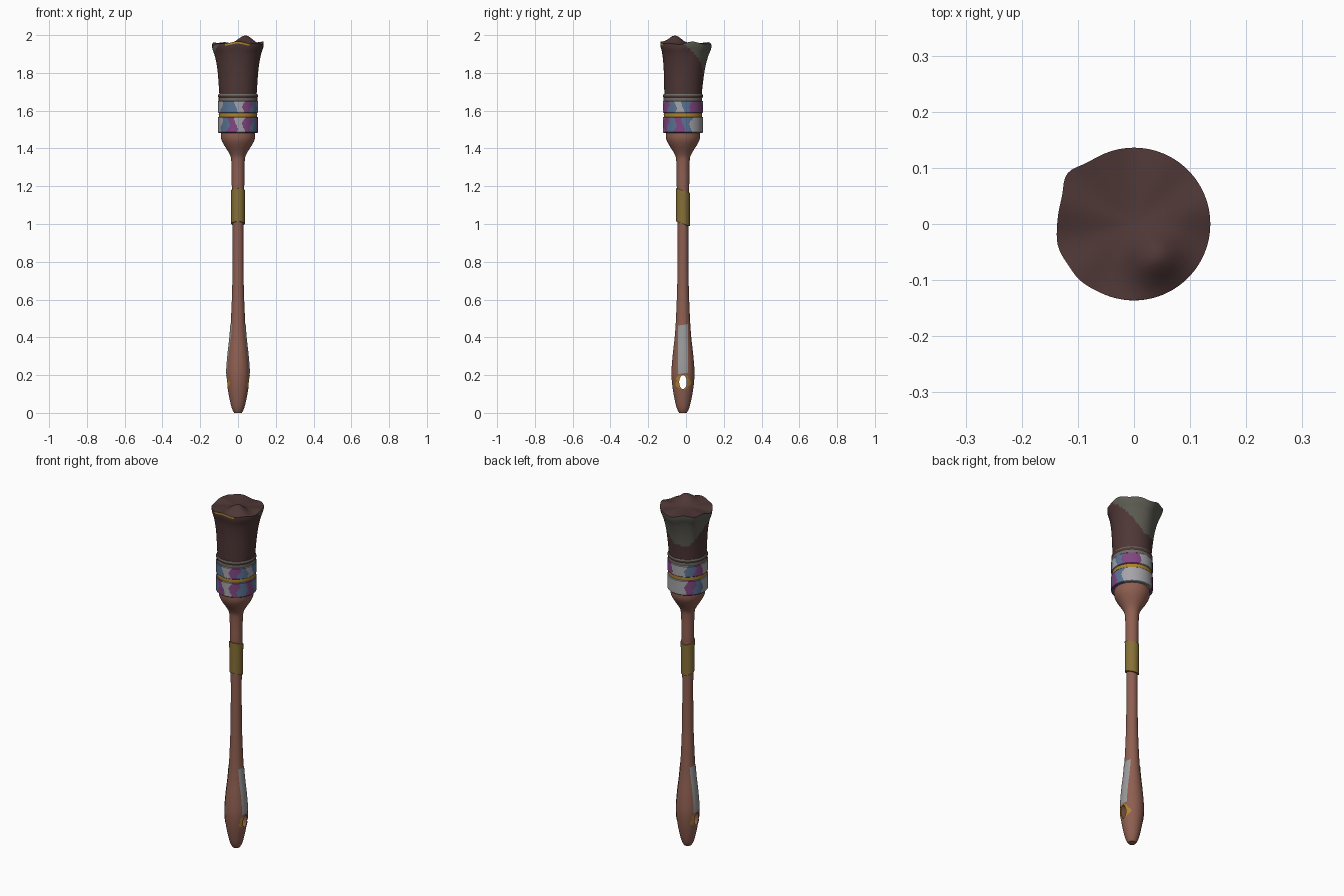
import bpy
from math import sin, cos, pi, tau, sqrt, exp, atan2, degrees, radians

if "Cube" in bpy.data.objects:
    bpy.data.objects.remove(bpy.data.objects["Cube"])

AXIS_Y = -0.016          # handle axis
HOLE_Z, HOLE_W, HOLE_H = 0.163, 0.02, 0.037


def material(name, *rgb):
    lin = [((c / 255 + 0.055) / 1.055) ** 2.4 for c in rgb] + [1]
    m = bpy.data.materials.new(name)
    m.use_nodes = True
    m.diffuse_color = lin
    m.node_tree.nodes["Principled BSDF"].inputs["Base Color"].default_value = lin
    return m


wood = material("terracotta wood", 143, 95, 81)
bristle = material("dark brown bristle", 78, 55, 54)
dried = material("grey green paint", 93, 92, 83)
gold = material("gold paint", 172, 130, 48)
olive = material("olive tape", 134, 112, 54)
pale = material("pale grey paint", 155, 155, 155)
silver = material("silver metal", 164, 163, 168)
blue = material("blue paint", 90, 115, 148)
purple = material("purple paint", 128, 70, 130)
steel = material("dull grey metal", 112, 108, 102)


def finish(ob, angle=40):
    ob.data.shade_smooth()
    ob.data.set_sharp_from_angle(angle=radians(angle))


def sheet(name, rows, cols, point, mats, rule=None, closed=True, caps=True):
    """Surface of rows x cols points; closed sheets wrap around and may be capped."""
    verts = [point(i, j) for i in range(rows) for j in range(cols)]
    faces, tags = [], []
    for i in range(rows - 1):
        for j in range(cols if closed else cols - 1):
            k = (j + 1) % cols
            f = (i * cols + j, i * cols + k, (i + 1) * cols + k, (i + 1) * cols + j)
            c = [sum(verts[v][n] for v in f) / 4 for n in range(3)]
            faces.append(f)
            tags.append(rule(i, c) if rule else 0)
    if closed and caps:
        faces += [tuple(reversed(range(cols))),
                  tuple(range((rows - 1) * cols, rows * cols))]
        tags += [0, 0]
    me = bpy.data.meshes.new(name)
    me.from_pydata(verts, [], faces)
    for m in mats:
        me.materials.append(m)
    for p, t in zip(me.polygons, tags):
        p.material_index = t
    ob = bpy.data.objects.new(name, me)
    bpy.context.collection.objects.link(ob)
    finish(ob)
    return ob


def lathe(name, profile, mats, rule=None, seg=48, slant=0):
    def point(i, j):
        a = tau * j / seg
        r, z = profile[i]
        return (r * cos(a), AXIS_Y + r * sin(a), z - slant * sin(a))
    return sheet(name, len(profile), seg, point, mats, rule)


def smooth(keys, z):
    """Smooth curve through (z, r) keys."""
    n = len(keys) - 1
    i = max([k for k in range(n) if keys[k][0] <= z], default=0)

    def slope(k):
        a, b = keys[max(k - 1, 0)], keys[min(k + 1, n)]
        return (b[1] - a[1]) / (b[0] - a[0])
    (z0, r0), (z1, r1) = keys[i], keys[i + 1]
    h = z1 - z0
    t = (z - z0) / h
    return ((1 + 2 * t) * (1 - t) ** 2 * r0 + t * (1 - t) ** 2 * h * slope(i)
            + t * t * (3 - 2 * t) * r1 + t * t * (t - 1) * h * slope(i + 1))


# Handle: turned wood with a hanging hole near the bottom
HANDLE = [(0, 0.02), (0.02, 0.031), (0.07, 0.044), (0.14, 0.056), (0.21, 0.061),
          (0.3, 0.055), (0.4, 0.044), (0.5, 0.037), (0.7, 0.03), (1.0, 0.029),
          (1.2, 0.033), (1.35, 0.037), (1.38, 0.05), (1.42, 0.075), (1.45, 0.089), (1.49, 0.091)]


def handle_r(z):
    return smooth(HANDLE, z)


levels = [1.49 * k / 110 for k in range(111)]
handle = lathe("handle", [(handle_r(z), z) for z in levels], [wood])


def cut_point(i, j):
    a = tau * j / 32
    return (-0.1 + 0.2 * i, AXIS_Y + HOLE_W * cos(a), HOLE_Z + HOLE_H * sin(a))


cutter = sheet("hole_cutter", 2, 32, cut_point, [wood])
cutter.hide_render = True
mod = handle.modifiers.new("hanging hole", 'BOOLEAN')
mod.operation, mod.solver, mod.object = 'DIFFERENCE', 'EXACT', cutter
graph = bpy.context.evaluated_depsgraph_get()
cut_mesh = bpy.data.meshes.new_from_object(handle.evaluated_get(graph))
handle.modifiers.clear()
handle.data = cut_mesh
bpy.data.objects.remove(cutter)
finish(handle)


# Painted stripes and splashes on both sides of the handle
def on_handle(side, y, z):
    x = sqrt((handle_r(z) + 0.002) ** 2 - y * y)
    return (side * x, AXIS_Y + side * y, z)


for side, word in ((1, "left"), (-1, "right")):
    def stripe_point(i, j):
        z = 0.205 + 0.257 * i / 30
        return on_handle(side, (j / 8 - 0.5) * 0.054, z + 0.008 * j / 8)

    def splash_point(i, j):
        a = tau * j / 40
        t = i / 3
        w = HOLE_W * (1 - t) + t * (0.04 + 0.005 * sin(5 * a + 1))
        h = HOLE_H * (1 - t) + t * 0.039
        # rings run outward, so the angle runs clockwise to face out
        return on_handle(side, w * cos(-a), HOLE_Z + h * sin(-a))

    sheet(word + "_stripe", 31, 9, stripe_point, [pale], closed=False)
    sheet(word + "_hole_splash", 4, 40, splash_point, [gold], caps=False)

# Tape around the upper handle
lathe("handle_tape", [(0.025, 1.0), (0.036, 1.001), (0.036, 1.09),
                      (0.037, 1.177), (0.025, 1.178)], [olive], slant=0.012)

# Ferrule: two painted metal bands, gold groove and a lip
BANDS = {"lower": "BWWWWPBWWBPWPBP", "upper": "BPPWWBPWWBBWPBW"}


def band(word, z0, z1):
    def patch(i, c):
        a = degrees(atan2(c[1] - AXIS_Y, c[0]))
        a += 5 * sin(c[2] * 70 + a / 15)
        return "WBP".index(BANDS[word][int((a % 360) / 24)])
    rows = [(0.106, z0 + 0.003 + (z1 - z0 - 0.006) * k / 10) for k in range(11)]
    lathe(word + "_ferrule_band", [(0.09, z0), (0.103, z0)] + rows
          + [(0.103, z1), (0.09, z1)], [silver, blue, purple], patch, seg=120)


band("lower", 1.483, 1.567)
band("upper", 1.588, 1.652)
lathe("ferrule_groove", [(0.09, 1.56), (0.1, 1.56), (0.102, 1.578),
                         (0.1, 1.595), (0.09, 1.595)], [gold])
lathe("ferrule_lip", [(0.09, 1.668), (0.102, 1.668), (0.105, 1.673), (0.105, 1.681),
                      (0.102, 1.688), (0.09, 1.688)], [bristle, steel],
      lambda i, c: int(i > 2))
lathe("ferrule_collar", [(0.09, 1.645), (0.102, 1.648), (0.102, 1.67), (0.09, 1.67)],
      [steel])

# Bristles: flared tuft with an uneven rim and a raised tip
SIDE, TOP, SEG = 28, 12, 96
FLARE = [(0, 0.097), (0.4, 0.105), (0.6, 0.111), (0.8, 0.122), (0.93, 0.134), (1, 0.136)]


def lump(a, centre, width):
    d = (degrees(a) - centre + 180) % 360 - 180
    return exp(-(d / width) ** 2)


def top_z(x, y, a, u):
    tip = 0.045 * exp(-((x - 0.04) ** 2 + (y + 0.06) ** 2) / 0.0022)
    wave = 0.007 * sin(3 * a + 0.6) + 0.004 * sin(7 * a)
    return 1.955 + tip + wave * u * u


def tuft_point(i, j):
    a = tau * j / SEG
    t = min(i / SIDE, 1)
    u = 1 - max(i - SIDE, 0) / (TOP + 0.3)
    corner = (0.013 * lump(a, 143, 11) + 0.005 * lump(a, 197, 13)
              + 0.003 * lump(a, 225, 12)) * t ** 3
    r = (smooth(FLARE, t) + corner) * u
    x, y = r * cos(a), r * sin(a) + AXIS_Y * (1 - t ** 1.5)
    rim = top_z(x, y, a, u)
    return (x, y, 1.66 + (rim - 1.66) * t)


def tuft_colour(i, c):
    if i >= SIDE:
        return 0
    a = degrees(atan2(c[1], c[0])) % 360
    if i == SIDE - 1 and 240 < a < 298:
        return 2
    d = abs((a - 110 + 180) % 360 - 180)
    return int(c[2] > 1.77 + 0.165 * max(0, d - 25) / 80)


sheet("bristles", SIDE + TOP + 1, SEG, tuft_point, [bristle, dried, gold], tuft_colour)
